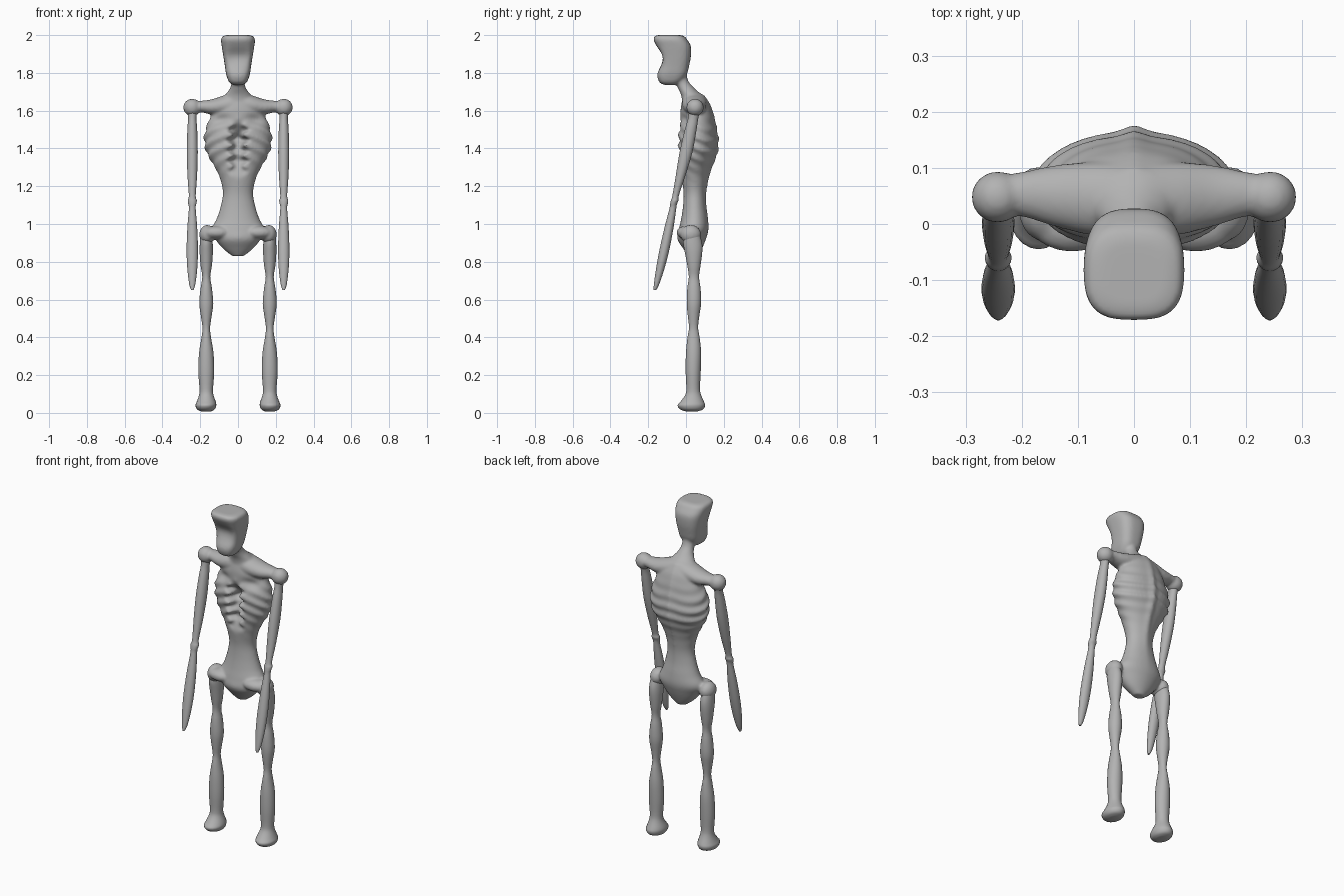
import bpy, bmesh, math
from mathutils import Vector

if "Cube" in bpy.data.objects:
    bpy.data.objects.remove(bpy.data.objects["Cube"])

skin = bpy.data.materials.new("bone grey")
skin.diffuse_color = (0.45, 0.45, 0.45, 1)
skin.use_nodes = True
skin.node_tree.nodes["Principled BSDF"].inputs["Base Color"].default_value = skin.diffuse_color


def spline(rows, steps):
    """Catmull-Rom refinement of cross-section rows."""
    out = []
    for i in range(len(rows) - 1):
        p0, p1 = rows[max(i - 1, 0)], rows[i]
        p2, p3 = rows[i + 1], rows[min(i + 2, len(rows) - 1)]
        for k in range(steps):
            t = k / steps
            out.append([0.5 * (2 * b + (c - a) * t + (2 * a - 5 * b + 4 * c - d) * t * t
                               + (3 * b - a - 3 * c + d) * t ** 3)
                        for a, b, c, d in zip(p0, p1, p2, p3)])
    return out + [list(rows[-1])]


def loft(name, rows, segs=32, steps=6, power=2.0, shape=None, sideways=False):
    """Rows are (height, centre u, centre v, radius u, radius v)."""
    bm = bmesh.new()
    rings = []
    for h, cu, cv, ru, rv in spline(rows, steps):
        ring = []
        for k in range(segs):
            a = 2 * math.pi * k / segs
            c, s = math.cos(a), math.sin(a)
            u = cu + ru * math.copysign(abs(c) ** (2 / power), c)
            v = cv + rv * math.copysign(abs(s) ** (2 / power), s)
            p = Vector((h, u, v)) if sideways else Vector((u, v, h))
            ring.append(bm.verts.new(shape(p, a) if shape else p))
        rings.append(ring)
    for r0, r1 in zip(rings, rings[1:]):
        for k in range(segs):
            j = (k + 1) % segs
            bm.faces.new((r0[k], r0[j], r1[j], r1[k]))
    bm.faces.new(rings[0][::-1])
    bm.faces.new(rings[-1])
    bmesh.ops.recalc_face_normals(bm, faces=bm.faces)
    me = bpy.data.meshes.new(name)
    bm.to_mesh(me)
    bm.free()
    me.materials.append(skin)
    ob = bpy.data.objects.new(name, me)
    bpy.context.collection.objects.link(ob)
    return ob


def ball(name, loc, size):
    bpy.ops.mesh.primitive_uv_sphere_add(segments=24, ring_count=16, location=loc)
    ob = bpy.context.object
    ob.name = name
    ob.scale = size
    ob.data.materials.append(skin)
    return ob


def fuse(parts, name, voxel, smooth):
    """Weld overlapping parts into one soft skin."""
    bpy.ops.object.select_all(action='DESELECT')
    for p in parts:
        p.select_set(True)
    bpy.context.view_layer.objects.active = parts[0]
    bpy.ops.object.join()
    ob = bpy.context.object
    ob.name = name
    bpy.ops.object.transform_apply(location=True, rotation=True, scale=True)
    m = ob.modifiers.new("weld", 'REMESH')
    m.mode, m.voxel_size = 'VOXEL', voxel
    m = ob.modifiers.new("soften", 'SMOOTH')
    m.factor, m.iterations = 0.5, smooth
    for m in ("weld", "soften"):
        bpy.ops.object.modifier_apply(modifier=m)
    bpy.ops.object.shade_smooth_by_angle(angle=math.radians(50))
    return ob


def bump(x, width):
    return math.exp(-(x / width) ** 2)


# Ribcage grooves, spine ridge and the open hollow in the chest
def rib_shape(p, a):
    x, y, z = p
    front = math.sin(a) < 0
    slope = 0.05 * math.sin(a)
    wave = math.sin(2 * math.pi * (z + slope + 0.25 * abs(x)) / 0.062)
    env = bump(z - 1.42, 0.13)
    grow = 1 + 0.045 * wave * env
    q = Vector((x * grow, 0.06 + (y - 0.06) * grow, z))
    if front:
        edge = 0.036 + 0.014 * math.sin(2 * math.pi * z / 0.055)
        window = bump(z - 1.455, 0.06) + 0.5 * bump(z - 1.34, 0.06)
        q.y += 0.085 * math.exp(-(x / edge) ** 4) * window
        q.y += 0.02 * bump(abs(x) - 0.09, 0.05) * bump(z - 1.55, 0.03)
    else:
        q.y += 0.012 * bump(x, 0.02) * bump(z - 1.4, 0.25)
    return q


torso = loft("torso", [
    (0.83, 0, 0.04, 0.03, 0.025), (0.87, 0, 0.035, 0.08, 0.05), (0.92, 0, 0.03, 0.12, 0.075),
    (0.97, 0, 0.04, 0.14, 0.078), (1.03, 0, 0.045, 0.112, 0.07), (1.1, 0, 0.045, 0.09, 0.06),
    (1.17, 0, 0.045, 0.08, 0.058), (1.25, 0, 0.045, 0.098, 0.07), (1.31, 0, 0.05, 0.128, 0.083),
    (1.38, 0, 0.058, 0.166, 0.1), (1.45, 0, 0.058, 0.178, 0.104), (1.51, 0, 0.056, 0.168, 0.098),
    (1.57, 0, 0.055, 0.145, 0.088), (1.63, 0, 0.05, 0.12, 0.075), (1.68, 0, 0.04, 0.07, 0.055)],
    segs=72, steps=8, shape=rib_shape)

# Shoulder bar from side to side
half = [(0.25, 0.05, 1.618, 0.035, 0.03), (0.2, 0.053, 1.622, 0.04, 0.03),
        (0.14, 0.05, 1.62, 0.055, 0.04), (0.07, 0.045, 1.63, 0.066, 0.052)]
bar = [(-h, *r) for h, *r in half] + [(0, 0.045, 1.64, 0.065, 0.06)] + half[::-1]
shoulders = loft("shoulders", bar, sideways=True)

neck = loft("neck", [
    (1.63, 0, 0.05, 0.1, 0.07), (1.68, 0, 0.03, 0.07, 0.055), (1.72, 0, 0.0, 0.042, 0.043),
    (1.76, 0, -0.025, 0.035, 0.036), (1.82, 0, -0.04, 0.04, 0.04)])


# Head with a scooped-out face framed by brow and jaw
def face_shape(p, a):
    x, y, z = p
    if math.sin(a) < 0:
        y += 0.022 * math.exp(-(x / 0.055) ** 4) * bump(z - 1.885, 0.055)
    return Vector((x, y, z))


head = loft("head", [
    (1.735, 0, -0.085, 0.02, 0.025), (1.75, 0, -0.085, 0.046, 0.055), (1.79, 0, -0.075, 0.062, 0.078),
    (1.84, 0, -0.063, 0.07, 0.08), (1.89, 0, -0.06, 0.078, 0.086), (1.94, 0, -0.068, 0.086, 0.094),
    (1.975, 0, -0.083, 0.09, 0.09), (1.993, 0, -0.088, 0.082, 0.08), (2.0, 0, -0.088, 0.06, 0.06)],
    segs=48, power=2.8, shape=face_shape)

core = [torso, shoulders, neck, head]
for s in (-1, 1):
    core.append(ball("shoulder_ball", (s * 0.243, 0.048, 1.617), (0.047, 0.046, 0.046)))
    core.append(ball("hip_knob", (s * 0.163, 0.025, 0.945), (0.042, 0.055, 0.05)))
    core.append(ball("hip_crest", (s * 0.11, 0.0, 0.955), (0.075, 0.05, 0.035)))
fuse(core, "body", 0.0075, 5)

for s, side in ((-1, "left"), (1, "right")):
    x = s * 0.242
    # Arm: spindle upper arm, pinched elbow, spindle forearm
    arm = loft(side + "_arm", [
        (0.65, x, -0.165, 0.006, 0.007), (0.68, x, -0.156, 0.016, 0.014),
        (0.76, x, -0.137, 0.026, 0.022), (0.86, x, -0.115, 0.03, 0.026),
        (0.98, x, -0.09, 0.026, 0.024), (1.08, x, -0.07, 0.018, 0.018),
        (1.105, x, -0.066, 0.021, 0.018), (1.125, x, -0.06, 0.024, 0.02),
        (1.15, x, -0.055, 0.018, 0.017), (1.25, x, -0.03, 0.025, 0.025),
        (1.38, x, 0.0, 0.029, 0.034), (1.5, x, 0.025, 0.026, 0.031),
        (1.56, x, 0.038, 0.022, 0.027), (1.61, x, 0.048, 0.028, 0.03)], segs=20, steps=3)
    # Leg: double spindle thigh, pinched knee, shin and foot
    x = s * 0.168
    leg = loft(side + "_leg", [
        (0.008, x, 0.03, 0.025, 0.03), (0.018, x + s * 0.002, 0.03, 0.046, 0.06),
        (0.04, x + s * 0.002, 0.028, 0.055, 0.073), (0.06, x, 0.033, 0.05, 0.062),
        (0.095, x, 0.038, 0.038, 0.042), (0.13, x, 0.038, 0.036, 0.036),
        (0.22, x, 0.038, 0.042, 0.04), (0.32, x, 0.04, 0.038, 0.04),
        (0.4, x, 0.04, 0.025, 0.032), (0.45, x, 0.04, 0.02, 0.024),
        (0.51, x, 0.04, 0.028, 0.03), (0.58, x, 0.042, 0.037, 0.038),
        (0.66, x, 0.042, 0.03, 0.035), (0.72, x, 0.042, 0.021, 0.027),
        (0.78, x, 0.042, 0.03, 0.035), (0.85, x, 0.04, 0.035, 0.046),
        (0.9, x, 0.035, 0.034, 0.05), (0.95, x, 0.03, 0.03, 0.04)], segs=24, steps=3)
    for limb in (arm, leg):
        bpy.ops.object.select_all(action='DESELECT')
        limb.select_set(True)
        bpy.context.view_layer.objects.active = limb
        bpy.ops.object.shade_smooth_by_angle(angle=math.radians(50))
